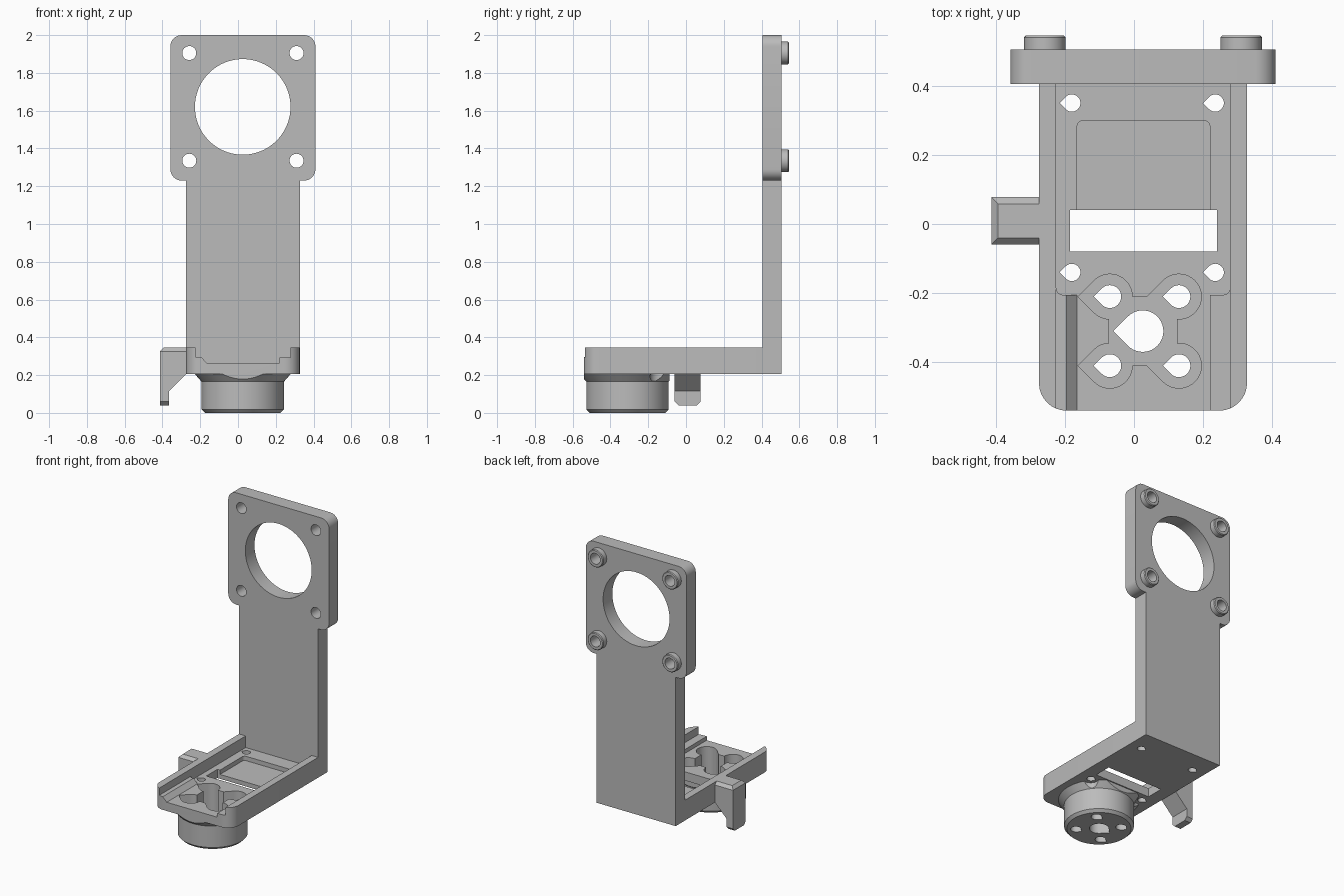
import bpy, bmesh
from math import sin, cos, pi, radians, sqrt

cube = bpy.data.objects.get("Cube")
if cube:
    bpy.data.objects.remove(cube, do_unlink=True)

grey = bpy.data.materials.new("plain grey")
grey.use_nodes = True
tone = (0.5, 0.5, 0.5, 1)
grey.diffuse_color = tone
grey.node_tree.nodes["Principled BSDF"].inputs["Base Color"].default_value = tone

CX = 0.025                 # symmetry line of the bracket
FRONT, INNER, BACK = -0.54, 0.405, 0.505
BOTTOM, TOP, FLOOR = 0.205, 0.345, 0.265
HUB_Y = -0.31


def prism(name, pts, axis, lo, hi):
    """Extrude a 2D outline along an axis."""
    place = {"x": lambda a, b, c: (c, a, b),
             "y": lambda a, b, c: (a, c, b),
             "z": lambda a, b, c: (a, b, c)}[axis]
    bm = bmesh.new()
    low = [bm.verts.new(place(a, b, lo)) for a, b in pts]
    high = [bm.verts.new(place(a, b, hi)) for a, b in pts]
    bm.faces.new(low)
    bm.faces.new(high)
    for i in range(len(pts)):
        j = (i + 1) % len(pts)
        bm.faces.new((low[i], low[j], high[j], high[i]))
    bmesh.ops.recalc_face_normals(bm, faces=bm.faces)
    return finish(name, bm)


def lathe(name, profile, centre, axis="z", n=64):
    """Closed solid of revolution from (radius, height) rings."""
    bm = bmesh.new()
    rings = []
    for r, h in profile:
        ring = []
        for i in range(n):
            a, b = r * cos(2 * pi * i / n), r * sin(2 * pi * i / n)
            p = (a, b, h) if axis == "z" else (a, h, b)
            ring.append(bm.verts.new([p[k] + centre[k] for k in range(3)]))
        rings.append(ring)
    bm.faces.new(rings[0])
    bm.faces.new(rings[-1])
    for u, v in zip(rings, rings[1:]):
        for i in range(n):
            j = (i + 1) % n
            bm.faces.new((u[i], u[j], v[j], v[i]))
    bmesh.ops.recalc_face_normals(bm, faces=bm.faces)
    return finish(name, bm)


def finish(name, bm):
    me = bpy.data.meshes.new(name)
    bm.to_mesh(me)
    bm.free()
    me.materials.append(grey)
    ob = bpy.data.objects.new(name, me)
    bpy.context.collection.objects.link(ob)
    return ob


def rect(x0, x1, y0, y1, radii=(0, 0, 0, 0)):
    """Rectangle with a radius per corner, starting at low/low."""
    pts = []
    corners = [(x0, y0, 1, 1, 180), (x1, y0, -1, 1, 270),
               (x1, y1, -1, -1, 0), (x0, y1, 1, -1, 90)]
    for (x, y, sx, sy, start), r in zip(corners, radii):
        if not r:
            pts.append((x, y))
            continue
        for i in range(9):
            t = radians(start + i * 90 / 8)
            pts.append((x + sx * r + r * cos(t), y + sy * r + r * sin(t)))
    return pts


def teardrop(x, y, r):
    arc = [radians(-135 + i * 270 / 30) for i in range(31)]
    return [(x + r * cos(t), y + r * sin(t)) for t in arc] + [(x - r * sqrt(2), y)]


def boolean(target, tool, op="DIFFERENCE"):
    tool.hide_render = True
    mod = target.modifiers.new("cut", "BOOLEAN")
    mod.operation, mod.object, mod.solver = op, tool, "EXACT"
    bpy.context.view_layer.objects.active = target
    bpy.ops.object.modifier_apply(modifier=mod.name)
    bpy.data.objects.remove(tool, do_unlink=True)


def cut(target, pts, axis, lo, hi):
    boolean(target, prism("cutter", pts, axis, lo, hi))


# Base tray
base = prism("base_tray", rect(-0.275, 0.327, FRONT, INNER, (0.08, 0.08, 0, 0)),
             "z", BOTTOM, TOP)
cut(base, rect(-0.225, 0.278, -0.205, 0.5, (0.02, 0.02, 0, 0)), "z", FLOOR, 0.5)
# Front channel with side ledges and one sloped edge
cut(base, [(-0.225, 0.5), (-0.225, 0.295), (-0.195, 0.295), (-0.165, FLOOR),
           (0.22, FLOOR), (0.22, 0.292), (0.278, 0.292), (0.278, 0.5)],
    "y", -0.7, -0.19)
# Shallow window recess and the slot through the floor
cut(base, rect(-0.165, 0.22, 0.0, 0.3, (0, 0, 0.02, 0.02)), "z", 0.235, 0.4)
cut(base, rect(-0.185, 0.24, -0.08, 0.04), "z", 0.1, 0.4)
screws = [(x, y) for x in (-0.18, 0.235) for y in (-0.14, 0.35)]
for x, y in screws:
    cut(base, teardrop(x, y, 0.025), "z", 0.1, 0.4)

# Round hub with a flared neck under the tray
hub = lathe("hub", [(0.2, 0), (0.218, 0.018), (0.218, 0.165), (0.253, BOTTOM)],
            (CX, HUB_Y, 0), n=96)
boolean(hub, prism("keep", rect(-1, 1, FRONT, -0.088), "z", -1, 1), "INTERSECT")
for x, y in screws[::2]:
    boolean(hub, lathe("cutter", [(0.05, 0.1), (0.05, 0.3)], (x, y, 0)))

# Clover pocket and screw holes through tray and hub
lobes = [(CX + 0.005 + sx * 0.1, HUB_Y + sy * 0.1) for sx in (-1, 1) for sy in (-1, 1)]
for part in (base, hub):
    cut(part, rect(CX - 0.097, CX + 0.1, HUB_Y - 0.1, HUB_Y + 0.1), "z", 0.07, 0.5)
    for x, y in lobes:
        cut(part, teardrop(x, y, 0.065), "z", 0.07, 0.5)
for x, y in lobes:
    cut(hub, teardrop(x, y, 0.033), "z", -0.1, 0.15)
cut(hub, teardrop(CX, HUB_Y, 0.06), "z", -0.1, 0.15)

# Upright column
column = prism("column", rect(-0.275, 0.327, BOTTOM, 1.23), "y", INNER, BACK)

# Mounting plate with large opening
plate = prism("mounting_plate", rect(-0.358, 0.41, 1.23, 2.0, (0.06,) * 4),
              "y", INNER, BACK)
boolean(plate, lathe("cutter", [(0.253, 0), (0.253, 1)], (CX, 0, 1.62), "y", 96))

# Corner holes and rear collars
collars = []
for x in (-0.258, 0.31):
    for z in (1.335, 1.905):
        boolean(plate, lathe("cutter", [(0.037, 0), (0.037, 1)], (x, 0, z), "y", 40))
        collar = lathe("rear_collar", [(0.06, BACK), (0.06, 0.54), (0.055, 0.545)],
                       (x, 0, z), "y", 40)
        boolean(collar, lathe("cutter", [(0.037, 0), (0.037, 1)], (x, 0, z), "y", 40))
        collars.append(collar)

# Side hook with chamfered edges
hook = prism("side_hook", [(-0.413, 0.04), (-0.365, 0.04), (-0.365, 0.115),
                           (-0.275, BOTTOM), (-0.275, TOP), (-0.393, TOP),
                           (-0.413, 0.325)], "y", -0.2, 0.2)
c, y0, y1, z0 = 0.02, -0.06, 0.078, 0.04
section = [(y0 + c, z0), (y1 - c, z0), (y1, z0 + c), (y1, TOP - c),
           (y1 - c, TOP), (y0 + c, TOP), (y0, TOP - c), (y0, z0 + c)]
boolean(hook, prism("keep", section, "x", -1, 1), "INTERSECT")

# Smooth curved walls, keep edges sharp
bpy.ops.object.select_all(action="DESELECT")
for ob in [base, hub, column, plate, hook] + collars:
    ob.select_set(True)
    bpy.context.view_layer.objects.active = ob
bpy.ops.object.shade_smooth_by_angle(angle=radians(25))
